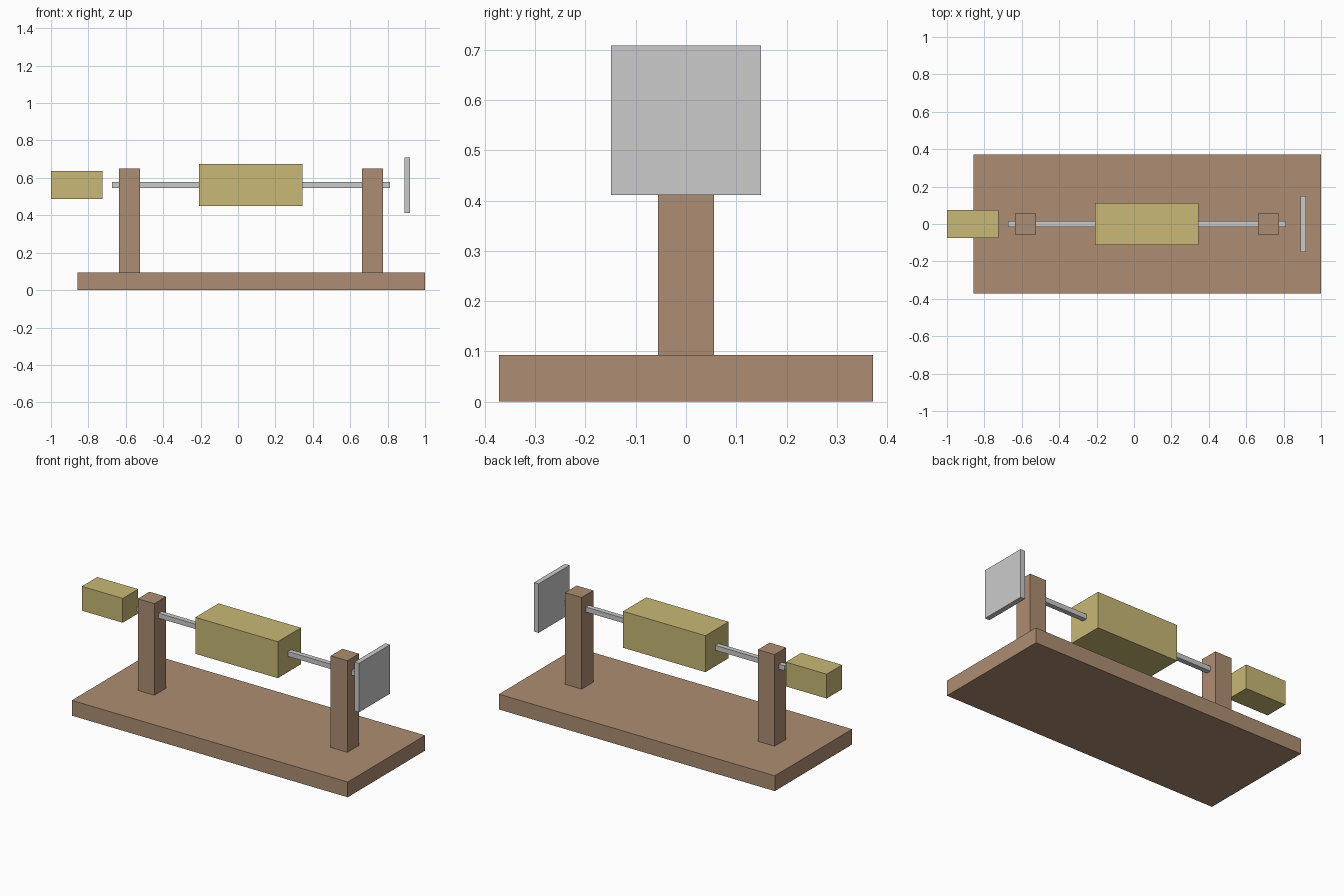
import bpy

if "Cube" in bpy.data.objects:
    bpy.data.objects.remove(bpy.data.objects["Cube"])


def material(name, rgb):
    m = bpy.data.materials.new(name)
    m.diffuse_color = (*rgb, 1)
    m.use_nodes = True
    m.node_tree.nodes["Principled BSDF"].inputs["Base Color"].default_value = m.diffuse_color
    return m


def box(name, x, y, z, mat=None):
    """Box from (min, max) ranges on each axis."""
    ranges = (x, y, z)
    bpy.ops.mesh.primitive_cube_add(size=1, location=[(a + b) / 2 for a, b in ranges])
    ob = bpy.context.object
    ob.name = ob.data.name = name
    ob.scale = [b - a for a, b in ranges]
    bpy.ops.object.transform_apply(location=False, rotation=False, scale=True)
    if mat:
        ob.data.materials.append(mat)
    return ob


def sym(h):
    return (-h, h)


wood = material("wood", (0.42, 0.27, 0.17))
brass = material("brass", (0.58, 0.48, 0.18))
MID = 0.07      # centre of the base and shaft along x
AXIS = 0.562    # shaft height
BASE_TOP = 0.093

# Base board
box("base", (-0.859, 1.0), sym(0.372), (0, BASE_TOP), wood)

# Two upright posts
for side, label in ((-1, "left"), (1, "right")):
    cx = MID + side * 0.65
    box(label + "_post", (cx - 0.056, cx + 0.056), sym(0.056), (BASE_TOP, 0.651), wood)

# Shaft through both posts
box("shaft", (-0.673, 0.812), sym(0.015), (AXIS - 0.015, AXIS + 0.015))

# Central drum block
box("drum", (-0.209, 0.346), sym(0.111), (AXIS - 0.111, AXIS + 0.111), brass)

# Left end block
box("end_block", (-1.0, -0.725), sym(0.074), (AXIS - 0.074, AXIS + 0.074), brass)

# Right end plate
box("end_plate", (0.889, 0.92), sym(0.149), (0.411, 0.709))
